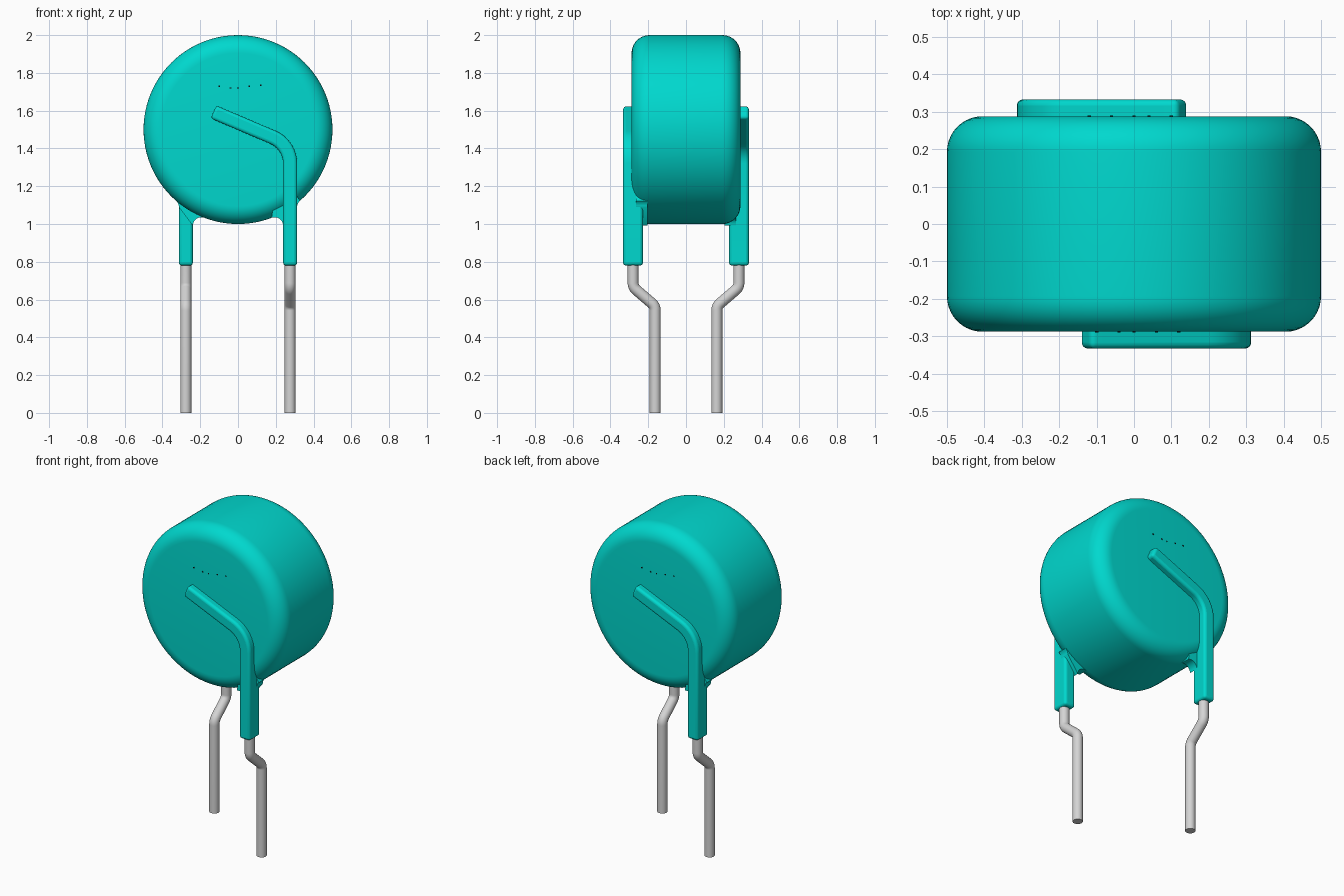
import bpy, bmesh, math
from mathutils import Vector

cube = bpy.data.objects.get("Cube")
if cube:
    bpy.data.objects.remove(cube, do_unlink=True)


def material(name, rgb):
    m = bpy.data.materials.new(name)
    m.diffuse_color = (*rgb, 1)
    m.use_nodes = True
    bsdf = m.node_tree.nodes["Principled BSDF"]
    bsdf.inputs["Base Color"].default_value = (*rgb, 1)
    return m


TEAL = material("teal coating", (0.0, 0.69, 0.62))
GREY = material("tinned grey", (0.66, 0.66, 0.66))
BLACK = material("black ink", (0.003, 0.003, 0.003))


def finish(name, bm, mat, bevel=0):
    bmesh.ops.recalc_face_normals(bm, faces=bm.faces)
    me = bpy.data.meshes.new(name)
    bm.to_mesh(me)
    bm.free()
    me.materials.append(mat)
    ob = bpy.data.objects.new(name, me)
    bpy.context.collection.objects.link(ob)
    if bevel:
        mod = ob.modifiers.new("rounded edges", 'BEVEL')
        mod.width, mod.segments, mod.limit_method = bevel, 4, 'ANGLE'
        mod.angle_limit = math.radians(40)
    bpy.ops.object.select_all(action='DESELECT')
    ob.select_set(True)
    bpy.context.view_layer.objects.active = ob
    bpy.ops.object.shade_smooth_by_angle(angle=math.radians(35))


def arc(cx, cy, r, a0, a1, n=8):
    """Points on a circular arc, angles in degrees."""
    angles = [math.radians(a0 + (a1 - a0) * i / n) for i in range(n + 1)]
    return [(cx + r * math.cos(a), cy + r * math.sin(a)) for a in angles]


def round_path(pts, r, n=8):
    """Replace the inner corners of a 2D path by arcs of radius r."""
    pts = [Vector(p) for p in pts]
    out = [pts[0]]
    for a, b, c in zip(pts, pts[1:], pts[2:]):
        u, v = (a - b).normalized(), (c - b).normalized()
        half = math.acos(u.dot(v)) / 2
        centre = b + (u + v).normalized() * (r / math.sin(half))
        p, q = (b + w * (r / math.tan(half)) - centre for w in (u, v))
        out += [centre + p.lerp(q, i / n).normalized() * r for i in range(n + 1)]
    return out + [pts[-1]]


def path_normals(path):
    """Left-hand unit normals along a 2D path."""
    normals = []
    for i in range(len(path)):
        t = (path[min(i + 1, len(path) - 1)] - path[max(i - 1, 0)]).normalized()
        normals.append(Vector((-t.y, t.x)))
    return normals


def plate(name, outline, y0, y1, side, bevel=0):
    """Extrude an x-z outline in depth; side -1 turns it half round z."""
    bm = bmesh.new()
    f = bm.faces.new([bm.verts.new((side * x, side * y0, z)) for x, z in outline])
    new = bmesh.ops.extrude_face_region(bm, geom=[f])["geom"]
    bmesh.ops.translate(bm, vec=(0, side * (y1 - y0), 0),
                        verts=[v for v in new if isinstance(v, bmesh.types.BMVert)])
    # keep the first cap, which the extrusion removes when it is a lone face
    bmesh.ops.holes_fill(bm, edges=[e for e in bm.edges if e.is_boundary], sides=0)
    finish(name, bm, TEAL, bevel)


# Disc body: rounded profile spun about the depth axis
R, D, F, CZ = 0.5, 0.288, 0.095, 1.5
profile = [(0, -D)] + arc(R - F, -D + F, F, -90, 0, 10) + arc(R - F, D - F, F, 0, 90, 10) + [(0, D)]
bm = bmesh.new()
verts = [bm.verts.new((r, y, CZ)) for r, y in profile]
edges = [bm.edges.new(pair) for pair in zip(verts, verts[1:])]
bmesh.ops.spin(bm, geom=verts + edges, cent=(0, 0, CZ), axis=(0, 1, 0),
               angle=math.tau, steps=96, use_duplicate=False)
bmesh.ops.remove_doubles(bm, verts=bm.verts, dist=1e-5)
finish("disc_body", bm, TEAL)

# Centre line of the coated lead, in x-z
LX = 0.276
band = round_path([(LX, 0.78), (LX, 1.42), (-0.13, 1.593)], 0.15)
band_n = path_normals(band)
band_outline = ([p + n * 0.037 for p, n in zip(band, band_n)]
                + [p - n * 0.037 for p, n in zip(band, band_n)][::-1])

# Concave web between the lead and the disc rim
inner = arc(0.194, 0.991, 0.045, 0, 111)
outer = arc(0.358, 1.089, 0.045, 131, 180, 5)
web_outline = inner + [(0.19, 1.12), (0.29, 1.18)] + outer

# Centre line of the bare wire, in y-z
wire = round_path([(-0.28, 0.80), (-0.28, 0.665), (-0.163, 0.565), (-0.163, 0)], 0.05)
wire_n = path_normals(wire)

for side, label in ((1, "front"), (-1, "back")):
    plate(label + "_lead_coating", band_outline, -0.333, -0.228, side, 0.016)
    plate(label + "_coating_web", web_outline, -0.265, -0.205, side)

    # Bare wire swept as a round tube
    bm = bmesh.new()
    rings = []
    for p, n in zip(wire, wire_n):
        ring = []
        for k in range(20):
            a = math.tau * k / 20
            off = n * (0.029 * math.sin(a))
            ring.append(bm.verts.new((side * (LX + 0.029 * math.cos(a)),
                                      side * (p.x + off.x), p.y + off.y)))
        rings.append(ring)
    for r0, r1 in zip(rings, rings[1:]):
        for k in range(20):
            j = (k + 1) % 20
            bm.faces.new((r0[k], r0[j], r1[j], r1[k]))
    bm.faces.new(rings[0])
    bm.faces.new(rings[-1])
    finish(label + "_wire", bm, GREY)

    # Tiny ink flecks on the flat face
    bm = bmesh.new()
    for x, z in ((-0.1, 1.73), (-0.04, 1.72), (0.0, 1.72), (0.06, 1.73), (0.12, 1.735)):
        fleck = bmesh.ops.create_cube(bm, size=1)["verts"]
        bmesh.ops.scale(bm, vec=(0.009, 0.003, 0.007), verts=fleck)
        bmesh.ops.translate(bm, vec=(side * x, -side * D, z), verts=fleck)
    finish(label + "_ink_flecks", bm, BLACK)
